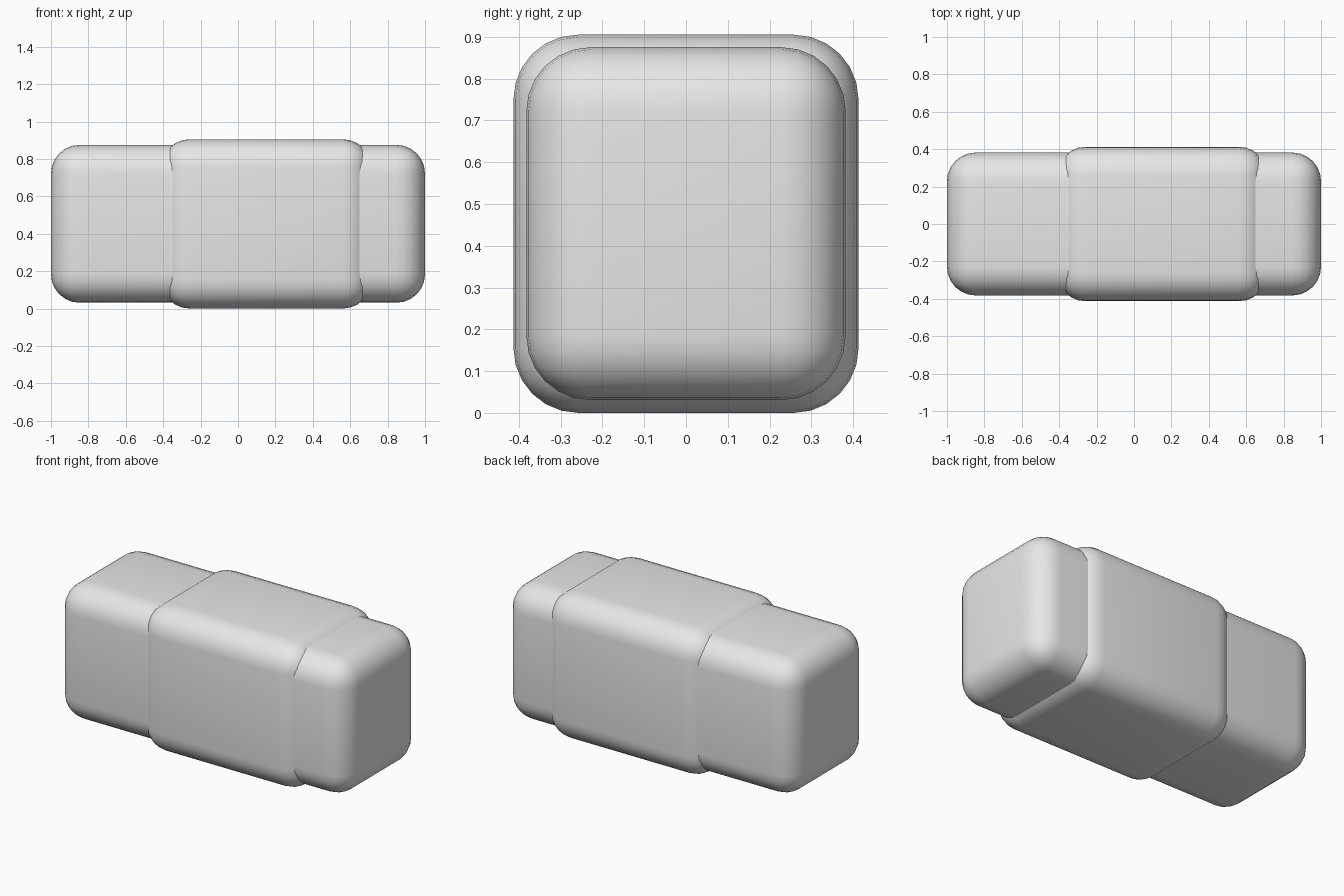
import bpy

if "Cube" in bpy.data.objects:
    bpy.data.objects.remove(bpy.data.objects["Cube"])

grey = bpy.data.materials.new("plain grey")
grey.diffuse_color = (0.8, 0.8, 0.8, 1)
grey.use_nodes = True
grey.node_tree.nodes["Principled BSDF"].inputs["Base Color"].default_value = grey.diffuse_color


def rounded_box(name, lo, hi, radius):
    """Box between two corners with all edges rounded."""
    centre = [(a + b) / 2 for a, b in zip(lo, hi)]
    bpy.ops.mesh.primitive_cube_add(size=1, location=centre)
    ob = bpy.context.object
    ob.name = name
    ob.scale = [b - a for a, b in zip(lo, hi)]
    bpy.ops.object.transform_apply(location=False, rotation=False, scale=True)
    bevel = ob.modifiers.new("rounding", "BEVEL")
    bevel.width = radius
    bevel.segments = 6
    bevel.limit_method = "NONE"
    bpy.ops.object.modifier_apply(modifier=bevel.name)
    bpy.ops.object.shade_smooth()
    ob.data.materials.append(grey)
    return ob


# inner block, showing at both ends
rounded_box("eraser_block", (-1, -0.382, 0.031), (1, 0.382, 0.875), 0.153)
# slightly larger sleeve around the middle
rounded_box("sleeve", (-0.413, -0.413, 0), (0.715, 0.413, 0.905), 0.155)
